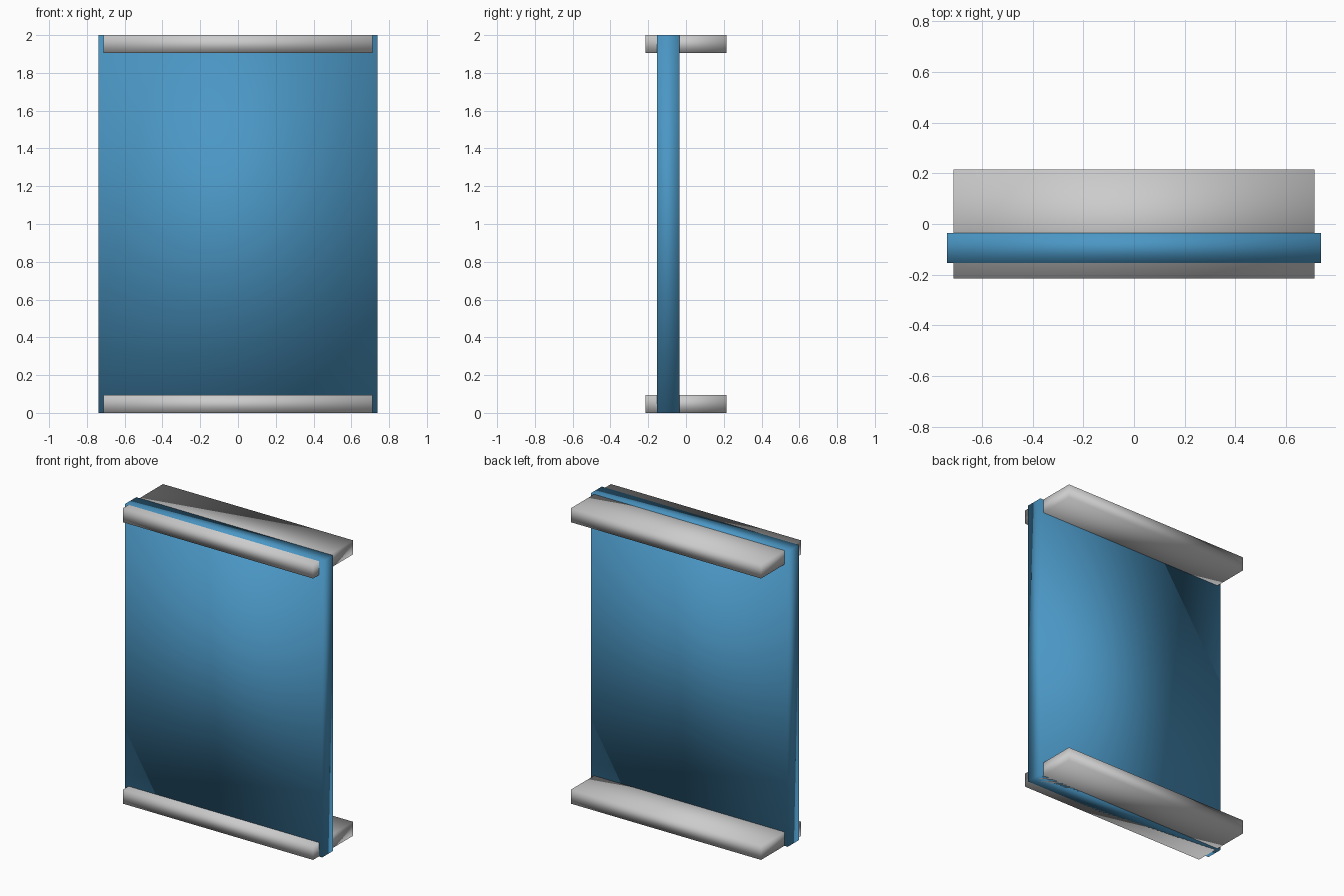
import bpy

if "Cube" in bpy.data.objects:
    bpy.data.objects.remove(bpy.data.objects["Cube"])

blue = bpy.data.materials.new("panel_blue")
blue.diffuse_color = (0.07, 0.31, 0.56, 1)
blue.use_nodes = True
blue.node_tree.nodes["Principled BSDF"].inputs["Base Color"].default_value = blue.diffuse_color


def block(name, size, centre, mat=None):
    """Plain smooth-shaded box."""
    bpy.ops.mesh.primitive_cube_add(size=1)
    ob = bpy.context.object
    ob.name = ob.data.name = name
    ob.scale = size
    ob.location = centre
    bpy.ops.object.transform_apply(location=True, rotation=False, scale=True)
    bpy.ops.object.shade_smooth()
    if mat:
        ob.data.materials.append(mat)
    return ob


# Upright door leaf, set towards the front of the tracks
block("door_panel", (1.476, 0.118, 2.0), (0, -0.094, 1.0), blue)

# Sill and head tracks
T = 0.094
for name, z in (("bottom_track", T / 2), ("top_track", 2 - T / 2)):
    block(name, (1.426, 0.43, T), (0, 0, z))
